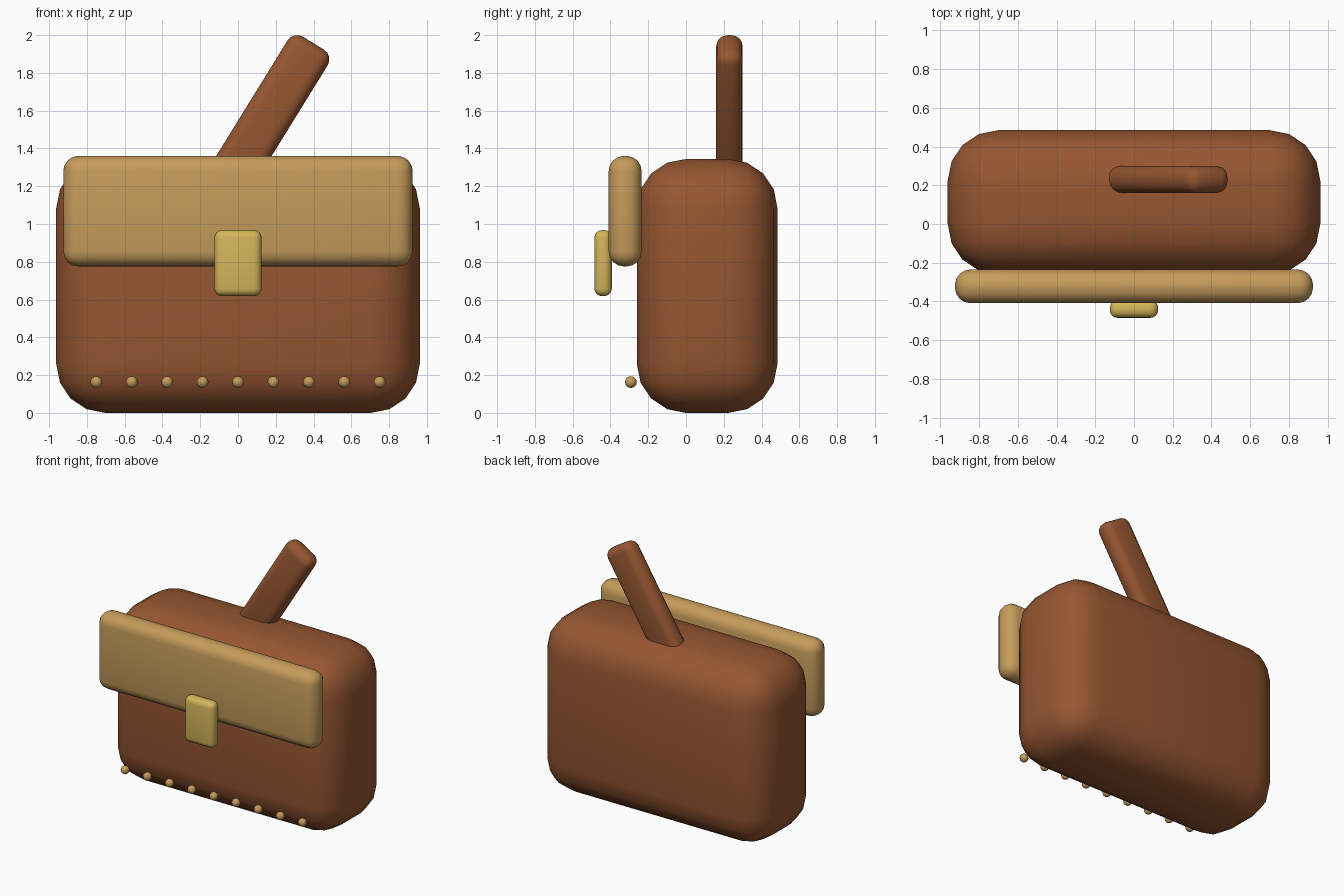
import bpy
import math

if "Cube" in bpy.data.objects:
    bpy.data.objects.remove(bpy.data.objects["Cube"])


def material(name, color):
    m = bpy.data.materials.new(name)
    m.diffuse_color = (*color, 1.0)
    m.use_nodes = True
    m.node_tree.nodes["Principled BSDF"].inputs["Base Color"].default_value = m.diffuse_color
    return m


leather = material("brown leather", (0.305, 0.093, 0.031))
tan = material("tan leather", (0.565, 0.333, 0.105))
brass = material("brass", (0.66, 0.468, 0.105))


def finish(obj, name, mat):
    obj.name = name
    obj.data.materials.append(mat)
    bpy.ops.object.shade_smooth_by_angle(angle=math.radians(30))


def rounded_box(name, center, size, radius, mat, tilt=0.0, segments=4):
    bpy.ops.mesh.primitive_cube_add(size=1, location=center)
    obj = bpy.context.object
    obj.scale = size
    bpy.ops.object.transform_apply(location=False, rotation=False, scale=True)
    bevel = obj.modifiers.new("rounding", 'BEVEL')
    bevel.width = radius
    bevel.segments = segments
    bpy.ops.object.modifier_apply(modifier=bevel.name)
    obj.rotation_euler = (0, tilt, 0)
    finish(obj, name, mat)
    return obj


# Bag body, front flap and clasp
rounded_box("bag_body", (0, 0.112, 0.672), (1.925, 0.745, 1.344), 0.26, leather)
rounded_box("front_flap", (0, -0.322, 1.068), (1.85, 0.174, 0.585), 0.08, tan)
rounded_box("clasp", (0, -0.439, 0.793), (0.25, 0.092, 0.35), 0.04, brass)

# Leaning handle, its lower end sunk into the body
tilt = math.radians(31.7)
length = 0.9
end_x, end_z = 0.4, 1.957
rounded_box("handle",
            (end_x - math.sin(tilt) * length / 2, 0.23, end_z - math.cos(tilt) * length / 2),
            (0.25, 0.14, length), 0.06, leather, tilt)

# Row of studs along the lower front
for i in range(9):
    bpy.ops.mesh.primitive_uv_sphere_add(segments=12, ring_count=8, radius=0.031,
                                         location=(-0.75 + i * 0.1875, -0.292, 0.163))
    finish(bpy.context.object, f"stud_{i + 1}", tan)
